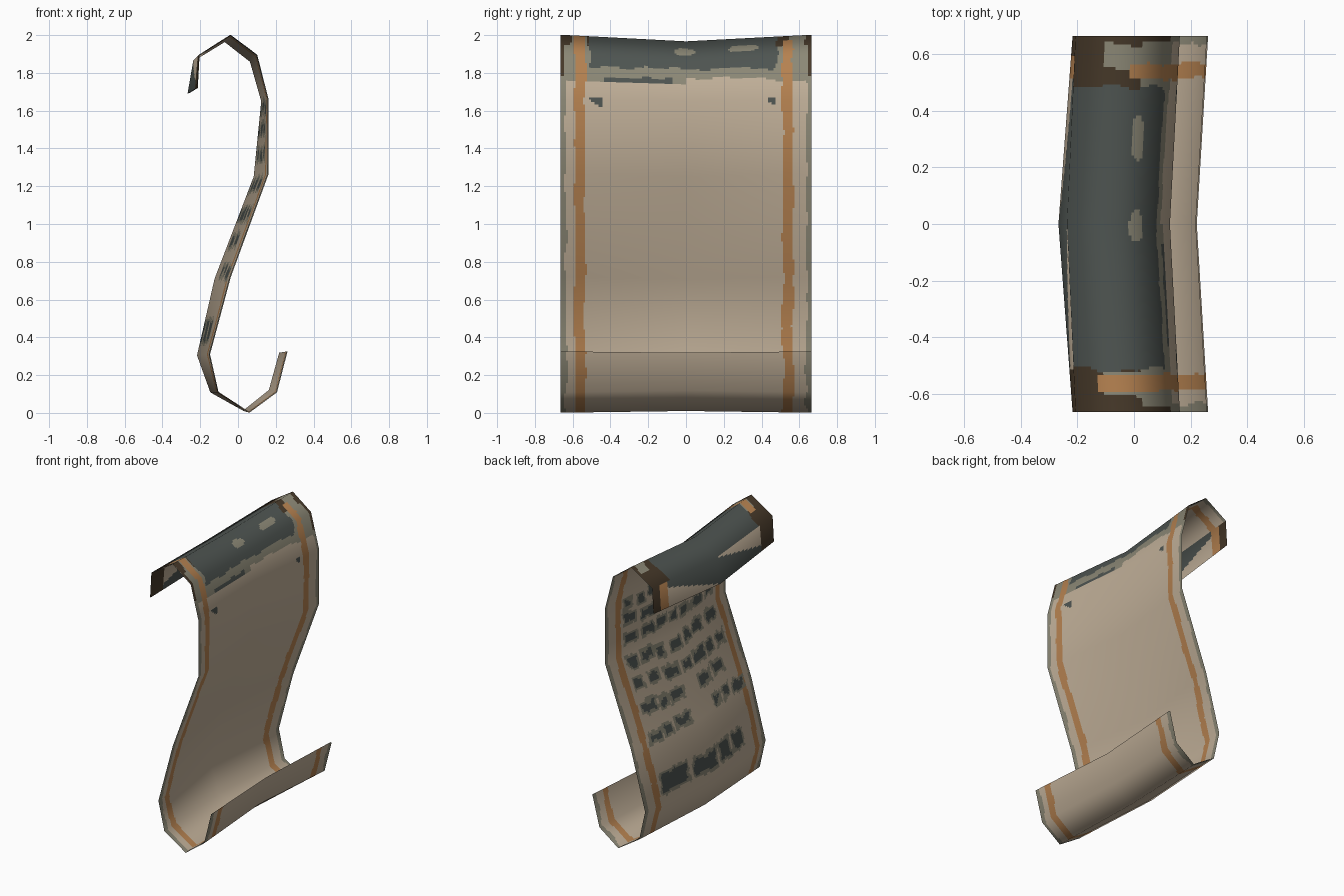
import bpy, math, random
from mathutils import Vector, noise

if "Cube" in bpy.data.objects:
    bpy.data.objects.remove(bpy.data.objects["Cube"])

random.seed(4)
HALF = 0.665   # half width of the sheet
GAP = 0.002    # offset of each paper side from the middle surface

# Side profiles (x, z) from the top curl tip to the bottom curl tip
EDGE = [(-0.215, 1.72), (-0.205, 1.895), (-0.04, 2.0), (0.10, 1.895), (0.16, 1.66), (0.16, 1.265),
        (-0.04, 0.72), (-0.15, 0.31), (-0.105, 0.11), (0.06, 0.003), (0.205, 0.11), (0.26, 0.325)]
MID = [(-0.265, 1.69), (-0.235, 1.865), (-0.07, 1.965), (0.065, 1.86), (0.125, 1.65), (0.085, 1.25),
       (-0.122, 0.71), (-0.215, 0.305), (-0.145, 0.11), (0.03, 0.012), (0.165, 0.12), (0.22, 0.318)]

# Flat colours
COLOURS = {
    "parchment": (0.53, 0.43, 0.315),
    "orange_stripe": (0.46, 0.22, 0.08),
    "worn_grey": (0.26, 0.245, 0.18),
    "dark_slate": (0.076, 0.089, 0.082),
    "dark_brown": (0.061, 0.04, 0.022),
}
PAPER, ORANGE, GREY, SLATE, BROWN = range(5)
mats = []
for name, rgb in COLOURS.items():
    m = bpy.data.materials.new(name)
    m.diffuse_color = (*rgb, 1)
    m.use_nodes = True
    m.node_tree.nodes["Principled BSDF"].inputs["Base Color"].default_value = m.diffuse_color
    mats.append(m)


def control_normals(edge, mid):
    """Smooth normals for the control points at the -y edge, middle and +y edge."""
    n = len(edge)
    out = []
    for i in range(n):
        row = []
        for side in (-1, 0, 1):
            prof = edge if side else mid
            a, b, c = (Vector(prof[k]) for k in (max(i - 1, 0), i, min(i + 1, n - 1)))
            d = (b - a).normalized() + (c - b).normalized()
            dt = Vector((d.x, 0, d.y))
            dx, dz = edge[i][0] - mid[i][0], edge[i][1] - mid[i][1]
            dy = Vector((dx * side, HALF, dz * side))
            row.append(dt.cross(dy).normalized())
        out.append(row)
    return out


NORMALS = control_normals(EDGE, MID)


def surface(t, y):
    """Point and smooth normal at profile position t and width position y."""
    i = min(int(t), len(EDGE) - 2)
    f, w = t - i, abs(y) / HALF
    pe = Vector(EDGE[i]).lerp(Vector(EDGE[i + 1]), f)
    pm = Vector(MID[i]).lerp(Vector(MID[i + 1]), f)
    p = pm.lerp(pe, w)
    s = 2 if y > 0 else 0
    nm = NORMALS[i][1].lerp(NORMALS[i + 1][1], f)
    ne = NORMALS[i][s].lerp(NORMALS[i + 1][s], f)
    return Vector((p.x, y, p.y)), nm.lerp(ne, w).normalized()


def wob(a, b, scale, amount):
    return noise.noise(Vector((a * scale, b * scale, 3.7))) * amount


def border(y, s):
    """Paper with worn edges and an orange stripe along each side."""
    a = abs(y)
    if a > 0.635 + wob(s, y, 9, 0.02):
        return GREY
    shift = 0.02 if y > 0 else 0
    if abs(a - 0.56 + shift + wob(s, y, 5, 0.012)) < 0.027 + wob(s, y, 14, 0.008):
        return ORANGE
    return PAPER


def tip_panel(t, y, s):
    """Dark and light triangles on the hanging tip of the top curl."""
    w = abs(y) / HALF
    if w > 0.9:
        return BROWN
    if w > 0.78:
        return ORANGE if y > 0 else BROWN
    if y > 0:
        return PAPER if 1 - t > 1 - w else SLATE
    return PAPER if 1 - t < w else SLATE


def front_colour(t, y, s, z):
    if t < 1:
        return tip_panel(t, y, s)
    a = abs(y)
    if t < 3.6:
        # dark worn band wrapped over the top curl
        low = 3.22 + wob(y, 1, 8, 0.12)
        if -0.51 + wob(s, 2, 9, 0.03) < y < 0.485 + wob(s, 5, 9, 0.03):
            holes = (((s - 0.46) / 0.03, (y - 0.3) / 0.08), ((s - 0.47) / 0.03, (y + 0.01) / 0.06))
            if any(u * u + v * v < 1 + wob(s, y, 15, 0.6) for u, v in holes):
                return GREY
            if t < low:
                return SLATE
            if -0.43 < y < -0.07 and abs(t - 3.52 + y * 0.1) < 0.07 + wob(y, s, 14, 0.08):
                return SLATE
            if t < low + 0.22 + (0.17 if y < 0 else 0):
                return GREY
        # scorched corners
        elif t < 2.9 + wob(y, s, 8, 0.3):
            c = 0.59 if y > 0 else 0.565
            start = 2.2 if y > 0 else 1.5
            if abs(a - (0.54 if y > 0 else 0.565)) < 0.03 + wob(s, y, 9, 0.01) and t > start:
                return ORANGE
            if t > 1.6 and abs(a - c) < 0.045 + wob(s, y, 9, 0.02):
                return GREY
            if t > 2.5 and a < 0.64:
                return GREY
            return BROWN
        elif border(y, s) != ORANGE:
            return BROWN if a > 0.645 and t < 3.45 else GREY
    # small flecks below the band
    if abs(z - 1.64) < 0.025:
        if abs(y + 0.475) < 0.035 and (z - 1.615) > (-0.44 - y) * 0.6:
            return SLATE
        if abs(y - 0.455) < 0.02 and z - 1.625 > (0.475 - y) * 0.6:
            return SLATE
    return border(y, s)


# Rows of illegible blots on the back: centre y, centre z, half width, half height
BLOTS = []
for z in (1.62, 1.5, 1.37, 1.2, 1.06, 0.92, 0.74):
    y = 0.47
    while y > -0.44:
        h = random.uniform(0.025, 0.06)
        if not (z < 1.0 and -0.1 < y < 0.08):
            BLOTS.append((y - h, z + random.uniform(-0.015, 0.015), h, 0.024))
        y -= 2 * h + random.uniform(0.05, 0.08)
for y, h in ((0.34, 0.12), (0.04, 0.11), (-0.19, 0.06), (-0.36, 0.06)):
    BLOTS.append((y, 0.43, h, 0.05))


def back_colour(t, y, s, z):
    if t < 1:
        return tip_panel(t, y, s)
    if 3.8 < t < 7:
        near = 9
        for by, bz, hy, hz in BLOTS:
            if abs(z - bz) < 0.13 and abs(y - by) < hy + 0.06:
                d = max(abs(y - by) - hy, abs(z - bz) - hz)
                near = min(near, d)
        near += wob(y, z, 22, 0.022)
        if near < 0:
            return SLATE
        if near < 0.02:
            return GREY
    return border(y, s)


def make_sheet(name, sign, rule):
    cols = 132
    ts, ss, s = [0.0], [0.0], 0.0
    for i in range(len(EDGE) - 1):
        length = (Vector(EDGE[i + 1]) - Vector(EDGE[i])).length
        n = max(4, round(length / 0.0125))
        for k in range(1, n + 1):
            ts.append(i + k / n)
            ss.append(s + length * k / n)
        s += length
    ys = [-HALF + 2 * HALF * c / cols for c in range(cols + 1)]
    verts, normals, faces, colours = [], [], [], []
    for t in ts:
        for y in ys:
            p, n = surface(t, y)
            verts.append(p + n * GAP * sign)
            normals.append(n * sign)
    w = cols + 1
    for r in range(len(ts) - 1):
        t, sm = (ts[r] + ts[r + 1]) / 2, (ss[r] + ss[r + 1]) / 2
        for c in range(cols):
            q = (r * w + c, (r + 1) * w + c, (r + 1) * w + c + 1, r * w + c + 1)
            faces.append(q if sign > 0 else q[::-1])
            z = (verts[q[0]].z + verts[q[2]].z) / 2
            colours.append(rule(t, (ys[c] + ys[c + 1]) / 2, sm, z))
    me = bpy.data.meshes.new(name)
    me.from_pydata(verts, [], faces)
    for m in mats:
        me.materials.append(m)
    me.polygons.foreach_set("material_index", colours)
    me.polygons.foreach_set("use_smooth", [True] * len(faces))
    me.update()
    me.normals_split_custom_set_from_vertices(normals)
    ob = bpy.data.objects.new(name, me)
    bpy.context.collection.objects.link(ob)


make_sheet("scroll_front", 1, front_colour)
make_sheet("scroll_back", -1, back_colour)
